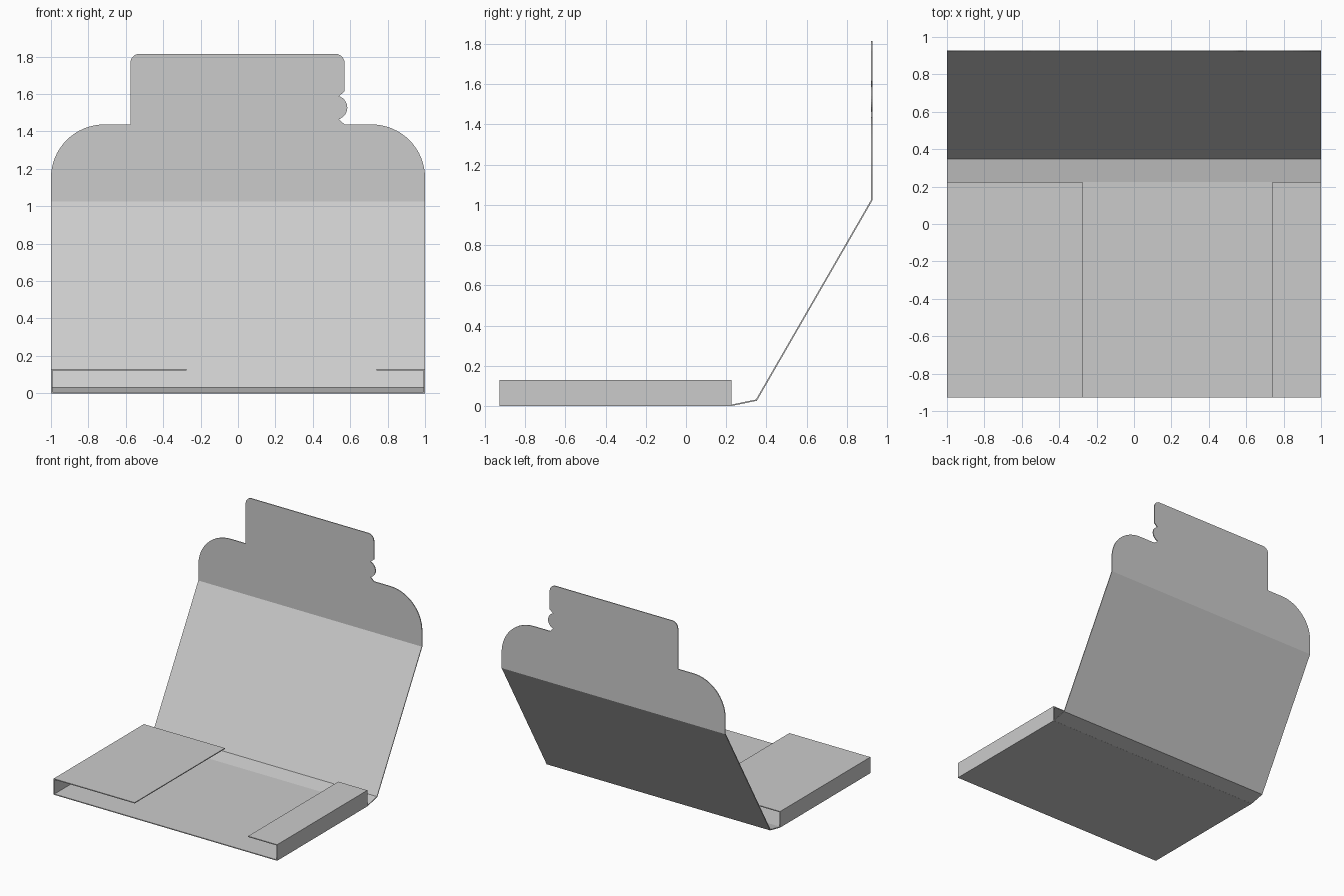
import bpy, bmesh
from math import radians, sin, cos

cube = bpy.data.objects.get("Cube")
if cube:
    bpy.data.objects.remove(cube, do_unlink=True)

T = 0.007          # card thickness
H = T / 2

card = bpy.data.materials.new("grey_card")
card.use_nodes = True
grey = (0.6, 0.6, 0.6, 1)
card.diffuse_color = grey
card.node_tree.nodes["Principled BSDF"].inputs["Base Color"].default_value = grey
card.node_tree.nodes["Principled BSDF"].inputs["Roughness"].default_value = 0.8


def sheet(name, faces):
    """Thin folded card made from polygons that share their fold edges."""
    bm = bmesh.new()
    for pts in faces:
        bm.faces.new([bm.verts.new(p) for p in pts])
    bmesh.ops.remove_doubles(bm, verts=bm.verts, dist=0.0005)
    bmesh.ops.recalc_face_normals(bm, faces=bm.faces)
    mesh = bpy.data.meshes.new(name)
    bm.to_mesh(mesh)
    bm.free()
    mesh.materials.append(card)
    obj = bpy.data.objects.new(name, mesh)
    bpy.context.collection.objects.link(obj)
    mod = obj.modifiers.new("thickness", "SOLIDIFY")
    mod.thickness = T
    mod.offset = 0
    mod.use_even_offset = True
    return obj


def arc(cx, cz, r, start, end, steps):
    angles = [radians(start + (end - start) * i / steps) for i in range(steps + 1)]
    return [(cx + r * cos(a), cz + r * sin(a)) for a in angles]


# Tray: base, side walls and the two unequal folded-over top flaps
front, back = -0.928, 0.225
top = 0.13 - H
side = 1 - H
section = [(-0.275, top), (-side, top), (-side, H), (side, H), (side, top), (0.74, top)]
sheet("tray_with_side_flaps", [
    [(a[0], front, a[1]), (b[0], front, b[1]), (b[0], back, b[1]), (a[0], back, a[1])]
    for a, b in zip(section, section[1:])])

# Closing flap outline: rounded shoulders, tongue and a small locking bump
fold_z = 1.025
flap_y = 0.928 - H
shoulder, shoulder_z = 0.285, 1.152
outline = [(-1, fold_z), (1, fold_z)]
outline += arc(1 - shoulder, shoulder_z, shoulder, 0, 90, 16)
outline += [(0.57, 1.437), (0.54, 1.465)]
outline += arc(0.52, 1.527, 0.0645, -66, 66, 10)
outline += [(0.54, 1.588), (0.57, 1.615)]
outline += arc(0.52, 1.765, 0.05, 0, 90, 6)
outline += arc(-0.526, 1.765, 0.05, 90, 180, 6)
outline += [(-0.576, 1.437)]
outline += arc(shoulder - 1, shoulder_z, shoulder, 90, 180, 16)

# Spine, sloping cover and closing flap as one folded sheet
folds = [(back, H), (0.35, 0.029), (flap_y, fold_z)]
panels = [
    [(-1, a[0], a[1]), (1, a[0], a[1]), (1, b[0], b[1]), (-1, b[0], b[1])]
    for a, b in zip(folds, folds[1:])]
panels.append([(x, flap_y, z) for x, z in outline])
sheet("spine_cover_and_closing_flap", panels)
